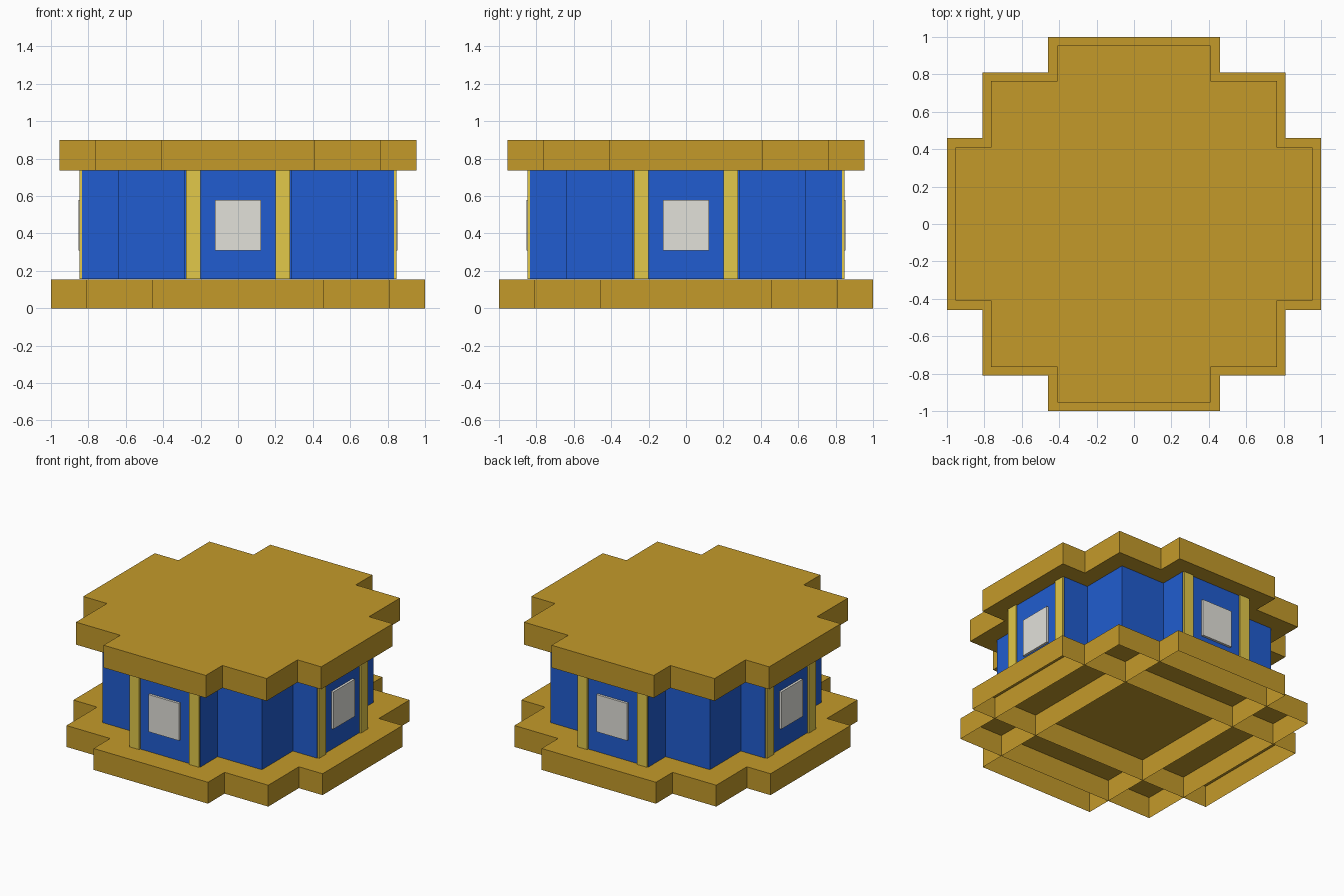
import bpy, bmesh
from math import pi
from mathutils import Matrix

cube = bpy.data.objects.get("Cube")
if cube:
    bpy.data.objects.remove(cube, do_unlink=True)


def material(name, rgb):
    m = bpy.data.materials.new(name)
    m.use_nodes = True
    m.diffuse_color = (*rgb, 1)
    m.node_tree.nodes["Principled BSDF"].inputs["Base Color"].default_value = (*rgb, 1)
    return m


OCHRE = material("ochre", (0.55, 0.323, 0.023))
BLUE = material("blue", (0.015, 0.108, 0.627))
GOLD = material("pale gold", (0.76, 0.58, 0.068))
GREY = material("light grey", (0.76, 0.75, 0.70))


def finish(name, bm, mat):
    mesh = bpy.data.meshes.new(name)
    bm.to_mesh(mesh)
    bm.free()
    mesh.materials.append(mat)
    obj = bpy.data.objects.new(name, mesh)
    bpy.context.collection.objects.link(obj)
    return obj


def stepped_outline(arm, mid, reach):
    """Stepped cross: one quadrant turned four times."""
    quadrant = [(reach, -arm), (reach, arm), (mid, arm), (mid, mid), (arm, mid)]
    points = []
    for turn in range(4):
        for x, y in quadrant:
            for _ in range(turn):
                x, y = -y, x
            if (x, y) not in points:
                points.append((x, y))
    return points


def stepped_prism(name, outline, z0, z1, mat):
    bm = bmesh.new()
    face = bm.faces.new([bm.verts.new((x, y, z0)) for x, y in outline])
    top = bmesh.ops.extrude_face_region(bm, geom=[face], use_keep_orig=True)
    bmesh.ops.translate(bm, vec=(0, 0, z1 - z0),
                        verts=[v for v in top["geom"] if isinstance(v, bmesh.types.BMVert)])
    bmesh.ops.recalc_face_normals(bm, faces=bm.faces)
    return finish(name, bm, mat)


def box(name, x, y, z, mat, turn):
    """Box between ranges, turned about the z axis."""
    bm = bmesh.new()
    size = [b - a for a, b in (x, y, z)]
    mid = [(a + b) / 2 for a, b in (x, y, z)]
    bmesh.ops.create_cube(bm, size=1)
    bmesh.ops.scale(bm, vec=size, verts=bm.verts)
    bmesh.ops.translate(bm, vec=mid, verts=bm.verts)
    bmesh.ops.rotate(bm, cent=(0, 0, 0), matrix=Matrix.Rotation(turn, 3, 'Z'), verts=bm.verts)
    return finish(name, bm, mat)


# Hollow base: stepped top sheet over three crossing open skirts
ARM, MID, REACH = 0.459, 0.81, 1.0
BASE_TOP, ROOF_LOW, ROOF_TOP = 0.155, 0.737, 0.90
bm = bmesh.new()
bm.faces.new([bm.verts.new((x, y, BASE_TOP)) for x, y in stepped_outline(ARM, MID, REACH)])
for hx, hy in ((REACH, ARM), (ARM, REACH), (MID, MID)):
    corners = [(-hx, -hy), (hx, -hy), (hx, hy), (-hx, hy)]
    low = [bm.verts.new((x, y, 0)) for x, y in corners]
    high = [bm.verts.new((x, y, BASE_TOP)) for x, y in corners]
    for i in range(4):
        j = (i + 1) % 4
        bm.faces.new((low[i], low[j], high[j], high[i]))
finish("base", bm, OCHRE)

# Body and roof slab; the body stands a hair above the base sheet
BODY_LOW = BASE_TOP + 0.002
stepped_prism("body", stepped_outline(0.285, 0.64, 0.835), BODY_LOW, ROOF_LOW - 0.001, BLUE)
stepped_prism("roof", stepped_outline(0.41, 0.765, 0.955), ROOF_LOW, ROOF_TOP, OCHRE)

# Posts and window on each of the four sides
for i, side in enumerate(("front", "left", "back", "right")):
    turn = i * pi / 2
    box(side + "_window", (-0.122, 0.122), (-0.852, -0.82), (0.31, 0.58), GREY, turn)
    for end, x in (("a", (-0.279, -0.20)), ("b", (0.20, 0.279))):
        box(f"{side}_post_{end}", x, (-0.847, -0.82), (BODY_LOW, ROOF_LOW - 0.001), GOLD, turn)
